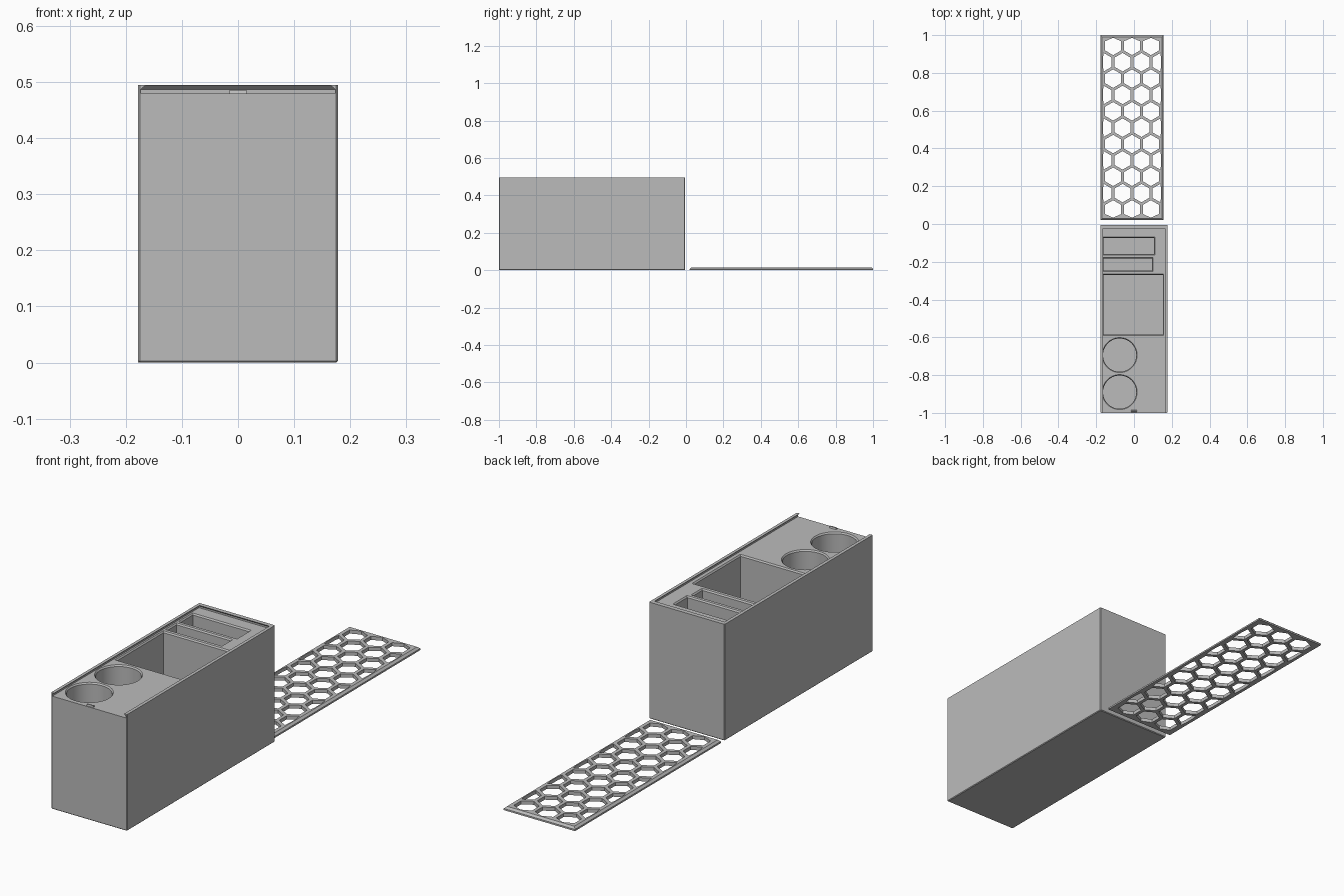
import bpy, bmesh, math

cube = bpy.data.objects.get("Cube")
if cube:
    bpy.data.objects.remove(cube, do_unlink=True)

grey = bpy.data.materials.new("plain grey")
grey.use_nodes = True
colour = (0.5, 0.5, 0.5, 1)
grey.diffuse_color = colour
grey.node_tree.nodes["Principled BSDF"].inputs["Base Color"].default_value = colour


def rect(x0, x1, y0, y1, grow=0):
    return [(x0 - grow, y0 - grow), (x1 + grow, y0 - grow),
            (x1 + grow, y1 + grow), (x0 - grow, y1 + grow)]


def ngon(cx, cy, r, sides, turn=0.0):
    return [(cx + r * math.cos(turn + math.tau * i / sides),
             cy + r * math.sin(turn + math.tau * i / sides)) for i in range(sides)]


def loft(bm, rings):
    """Closed solid through (outline, height) rings, listed bottom to top."""
    loops = [[bm.verts.new((x, y, z)) for x, y in pts] for pts, z in rings]
    n = len(loops[0])
    for a, b in zip(loops, loops[1:]):
        for i in range(n):
            j = (i + 1) % n
            bm.faces.new((a[i], a[j], b[j], b[i]))
    bm.faces.new(loops[0][::-1])
    bm.faces.new(loops[-1])


def finish(name, bm):
    mesh = bpy.data.meshes.new(name)
    bm.to_mesh(mesh)
    bm.free()
    mesh.materials.append(grey)
    ob = bpy.data.objects.new(name, mesh)
    bpy.context.collection.objects.link(ob)
    return ob


def cut(ob, bm):
    """Subtract the solids in bm from ob."""
    cutter = finish("cutter", bm)
    cutter.hide_render = True
    mod = ob.modifiers.new("cut", 'BOOLEAN')
    mod.operation, mod.solver, mod.object = 'DIFFERENCE', 'EXACT', cutter
    deps = bpy.context.evaluated_depsgraph_get()
    mesh = bpy.data.meshes.new_from_object(ob.evaluated_get(deps))
    ob.modifiers.clear()
    ob.data = mesh
    bpy.data.objects.remove(cutter, do_unlink=True)


def dovetail(bm, x0, x1, y0, y1, z, extra=0):
    """Plate with straight lower edge and undercut upper edge."""
    loft(bm, [(rect(x0, x1, y0, y1), z),
              (rect(x0, x1, y0, y1), z + 0.007),
              (rect(x0, x1, y0, y1, -0.009 - extra), z + 0.015 + extra)])


# Box body with small chamfers on all but the top rim
HALF, TOP, FLOOR = 0.178, 0.495, 0.48
bm = bmesh.new()
loft(bm, [(rect(-HALF, HALF, -1, -0.005), 0), (rect(-HALF, HALF, -1, -0.005), TOP)])
edges = [e for e in bm.edges if min(v.co.z for v in e.verts) < 0.1]
bmesh.ops.bevel(bm, geom=edges, offset=0.003, segments=1, affect='EDGES')
box = finish("box_body", bm)

# Sliding lid channel, open at the front
bm = bmesh.new()
dovetail(bm, -0.173, 0.173, -1.1, -0.015, FLOOR, 0.001)
cut(box, bm)

# Pockets and cup wells with chamfered mouths
bm = bmesh.new()
BASE, RIM = 0.015, 0.006
for x0, x1, y0, y1 in [(-0.161, 0.106, -0.16, -0.073),
                       (-0.161, 0.096, -0.247, -0.182),
                       (-0.161, 0.153, -0.586, -0.27)]:
    loft(bm, [(rect(x0, x1, y0, y1), BASE),
              (rect(x0, x1, y0, y1), FLOOR - RIM),
              (rect(x0, x1, y0, y1, RIM), FLOOR + 0.002)])
for y in (-0.694, -0.89):
    loft(bm, [(ngon(-0.076, y, 0.088, 64), BASE),
              (ngon(-0.076, y, 0.088, 64), FLOOR - RIM),
              (ngon(-0.076, y, 0.088 + RIM, 64), FLOOR + 0.002)])
cut(box, bm)

# Catch bump near the channel mouth
bm = bmesh.new()
loft(bm, [(rect(-0.015, 0.015, -0.996, -0.984), FLOOR - 0.002),
          (rect(-0.015, 0.015, -0.993, -0.987), FLOOR + 0.006)])
catch = finish("lid_catch", bm)

# Lid plate
CX, CY, HX, HY = -0.0105, 0.51, 0.1675, 0.49
bm = bmesh.new()
dovetail(bm, CX - HX, CX + HX, CY - HY, CY + HY, 0)
lid = finish("honeycomb_lid", bm)

# Honeycomb holes, trimmed to the lid frame
PITCH, BORDER = 0.1, 0.014
bm = bmesh.new()
for row in range(-5, 6):
    y = CY + row * PITCH * math.sqrt(3) / 2
    columns = (-1, 0, 1) if row % 2 else (-1.5, -0.5, 0.5, 1.5)
    for column in columns:
        outline = ngon(CX + column * PITCH, y, 0.049, 6, math.pi / 6)
        outline = [(min(max(px, CX - HX + BORDER), CX + HX - BORDER),
                    min(max(py, CY - HY + BORDER), CY + HY - BORDER))
                   for px, py in outline]
        loft(bm, [(outline, -0.01), (outline, 0.03)])
cut(lid, bm)

# Smooth round wells, keep every edge sharp
bpy.ops.object.select_all(action='DESELECT')
for ob in (box, catch, lid):
    ob.select_set(True)
bpy.context.view_layer.objects.active = box
bpy.ops.object.shade_smooth_by_angle(angle=math.radians(30))
